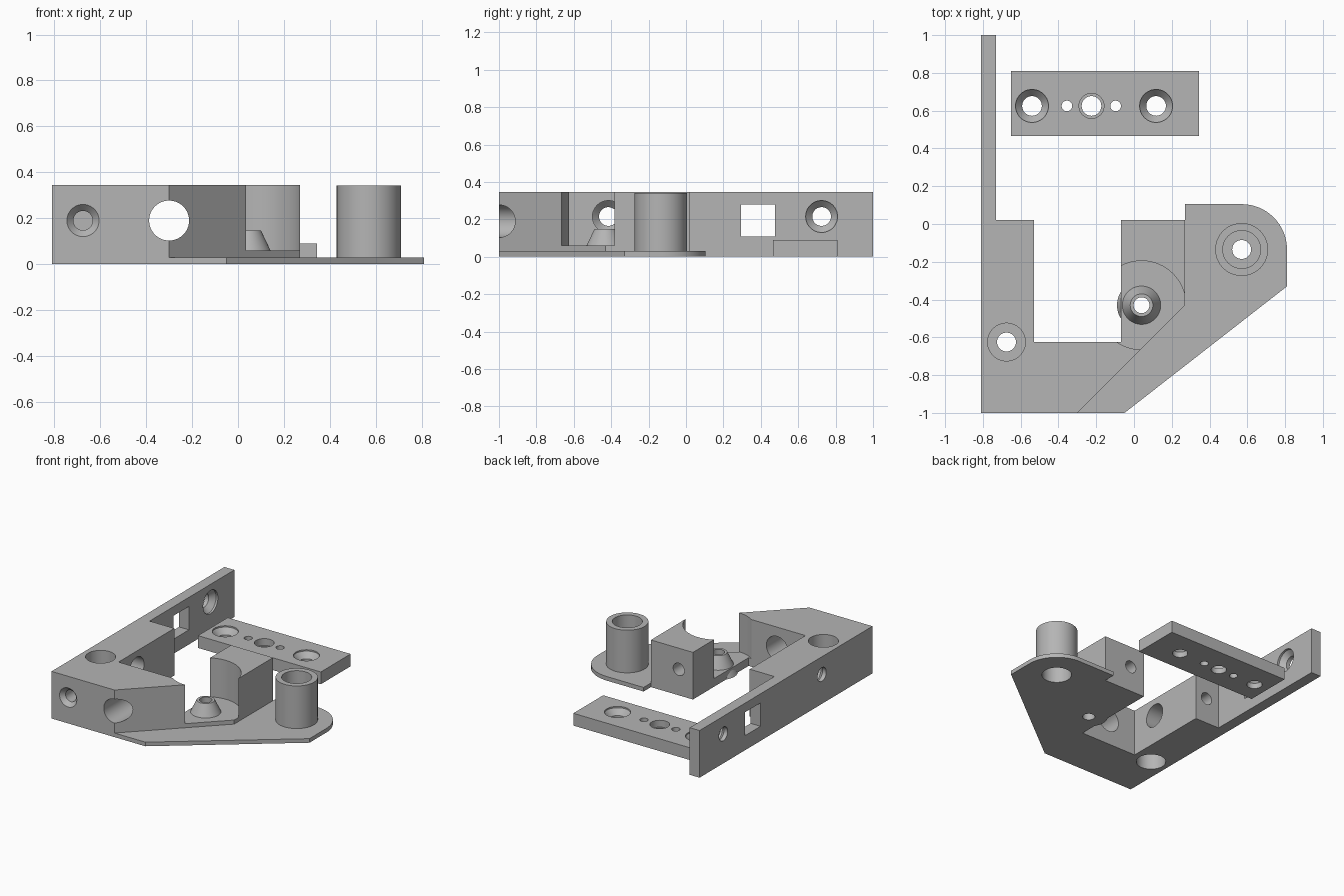
import bpy, bmesh, math
from mathutils import Vector

cube = bpy.data.objects.get("Cube")
if cube:
    bpy.data.objects.remove(cube, do_unlink=True)

grey = bpy.data.materials.new("plain grey")
grey.use_nodes = True
GREY = (0.46, 0.46, 0.46, 1)
grey.diffuse_color = GREY
grey.node_tree.nodes["Principled BSDF"].inputs["Base Color"].default_value = GREY

X, Y, Z = Vector((1, 0, 0)), Vector((0, 1, 0)), Vector((0, 0, 1))
SIDES = 64
TOP, FLOOR, STEP, SLAB = 0.345, 0.03, 0.06, 0.09


def loft(name, rings):
    """Closed solid through rings that share the same number of points."""
    bm = bmesh.new()
    rows = [[bm.verts.new(p) for p in ring] for ring in rings]
    n = len(rows[0])
    for a, b in zip(rows, rows[1:]):
        for i in range(n):
            j = (i + 1) % n
            bm.faces.new((a[i], a[j], b[j], b[i]))
    bm.faces.new(rows[0])
    bm.faces.new(rows[-1])
    bmesh.ops.recalc_face_normals(bm, faces=bm.faces)
    mesh = bpy.data.meshes.new(name)
    bm.to_mesh(mesh)
    bm.free()
    mesh.materials.append(grey)
    obj = bpy.data.objects.new(name, mesh)
    bpy.context.collection.objects.link(obj)
    return obj


def prism(name, outline, z0, z1):
    return loft(name, [[(x, y, z) for x, y in outline] for z in (z0, z1)])


def box(name, lo, hi):
    outline = [(lo[0], lo[1]), (hi[0], lo[1]), (hi[0], hi[1]), (lo[0], hi[1])]
    return prism(name, outline, lo[2], hi[2])


def turned(name, origin, axis, profile):
    """Round solid along an axis; profile holds (radius, distance) pairs."""
    turn = axis.to_track_quat('Z', 'Y')
    angles = [math.tau * i / SIDES for i in range(SIDES)]
    return loft(name, [[Vector(origin) + turn @ Vector((r * math.cos(a), r * math.sin(a), d))
                        for a in angles] for r, d in profile])


def combine(obj, other, operation):
    """Bake a boolean into obj and drop the helper."""
    other.hide_render = True
    mod = obj.modifiers.new("boolean", 'BOOLEAN')
    mod.operation, mod.solver, mod.object = operation, 'EXACT', other
    bpy.context.view_layer.update()
    graph = bpy.context.evaluated_depsgraph_get()
    mesh = bpy.data.meshes.new_from_object(obj.evaluated_get(graph))
    obj.modifiers.clear()
    obj.data = mesh
    bpy.data.objects.remove(other, do_unlink=True)


def join(obj, other):
    combine(obj, other, 'UNION')


def drill(obj, origin, axis, profile):
    combine(obj, turned("cutter", origin, axis, profile), 'DIFFERENCE')


# Tall frame: hooked block with a thin rear arm
frame = prism("frame", [(-0.81, -1), (-0.3, -1), (0.27, -0.43), (0.27, 0.02), (-0.07, 0.02),
                        (-0.07, -0.625), (-0.53, -0.625), (-0.53, 0.02), (-0.73, 0.02),
                        (-0.73, 1), (-0.81, 1)], 0, TOP)

# Low flange with a rounded corner
post = (0.57, -0.135, 0)
R = 0.24
corner = [(post[0] + R * math.cos(a), post[1] + R * math.sin(a))
          for a in (math.pi / 2 * i / 16 for i in range(17))]
join(frame, prism("flange", [(-0.4, -1), (-0.05, -1), (0.81, -0.33)] + corner +
                  [(0.27, 0.105), (0.27, 0.02), (0.2, -0.05), (0.2, -0.4), (-0.36, -0.95)],
                  0, FLOOR))

# Round post on the flange
join(frame, turned("post", post, Z, [(0.14, 0.01), (0.14, 0.342)]))

# Round pocket with a conical boss standing in it
pocket = (0.04, -0.43, 0)
drill(frame, pocket, Z, [(0.235, STEP), (0.235, TOP + 0.1)])
join(frame, turned("boss", pocket, Z, [(0.13, 0), (0.06, 0.147)]))
drill(frame, pocket, Z, [(0.042, -0.1), (0.042, 0.3)])

# Vertical bolt holes, counterbored from both ends
for place in (post, (-0.675, -0.625, 0)):
    drill(frame, place, Z, [(0.1, -0.1), (0.1, 0.12), (0.05, 0.12), (0.05, 0.24),
                            (0.1, 0.24), (0.1, 0.45)])

# Front holes: wide passage and countersunk screw hole
drill(frame, (-0.3, -1, 0.19), Y, [(0.087, -0.1), (0.087, 0.45)])
drill(frame, (-0.675, -1, 0.19), Y, [(0.07, -0.01), (0.07, 0), (0.042, 0.03), (0.042, 0.3)])

# Blind holes in the two rear faces
for x in (-0.625, 0.045):
    drill(frame, (x, 0.02, 0.19), -Y, [(0.045, -0.05), (0.045, 0.15)])

# Sideways screw holes with sunken heads, and the square window
for y in (-0.415, 0.725):
    drill(frame, (-0.81, y, 0.215), X, [(0.05, -0.1), (0.05, 0.03), (0.085, 0.065), (0.085, 0.32)])
combine(frame, box("window", (-0.9, 0.295, 0.107), (-0.65, 0.475, 0.278)), 'DIFFERENCE')

# Loose slab with a row of holes
slab = box("slab", (-0.65, 0.465, 0), (0.345, 0.81, SLAB))
for x in (-0.54, 0.117):
    drill(slab, (x, 0.625, 0), Z, [(0.052, -0.1), (0.052, 0.04), (0.087, 0.08), (0.087, 0.2)])
for x in (-0.355, -0.097):
    drill(slab, (x, 0.625, 0), Z, [(0.028, -0.1), (0.028, 0.2)])
drill(slab, (-0.225, 0.625, 0), Z, [(0.052, -0.1), (0.052, 0.04), (0.066, 0.04), (0.066, 0.2)])

# Smooth round walls, keep edges sharp
bpy.ops.object.select_all(action='DESELECT')
for obj in (frame, slab):
    obj.select_set(True)
bpy.context.view_layer.objects.active = frame
bpy.ops.object.shade_smooth_by_angle(angle=math.radians(25))
